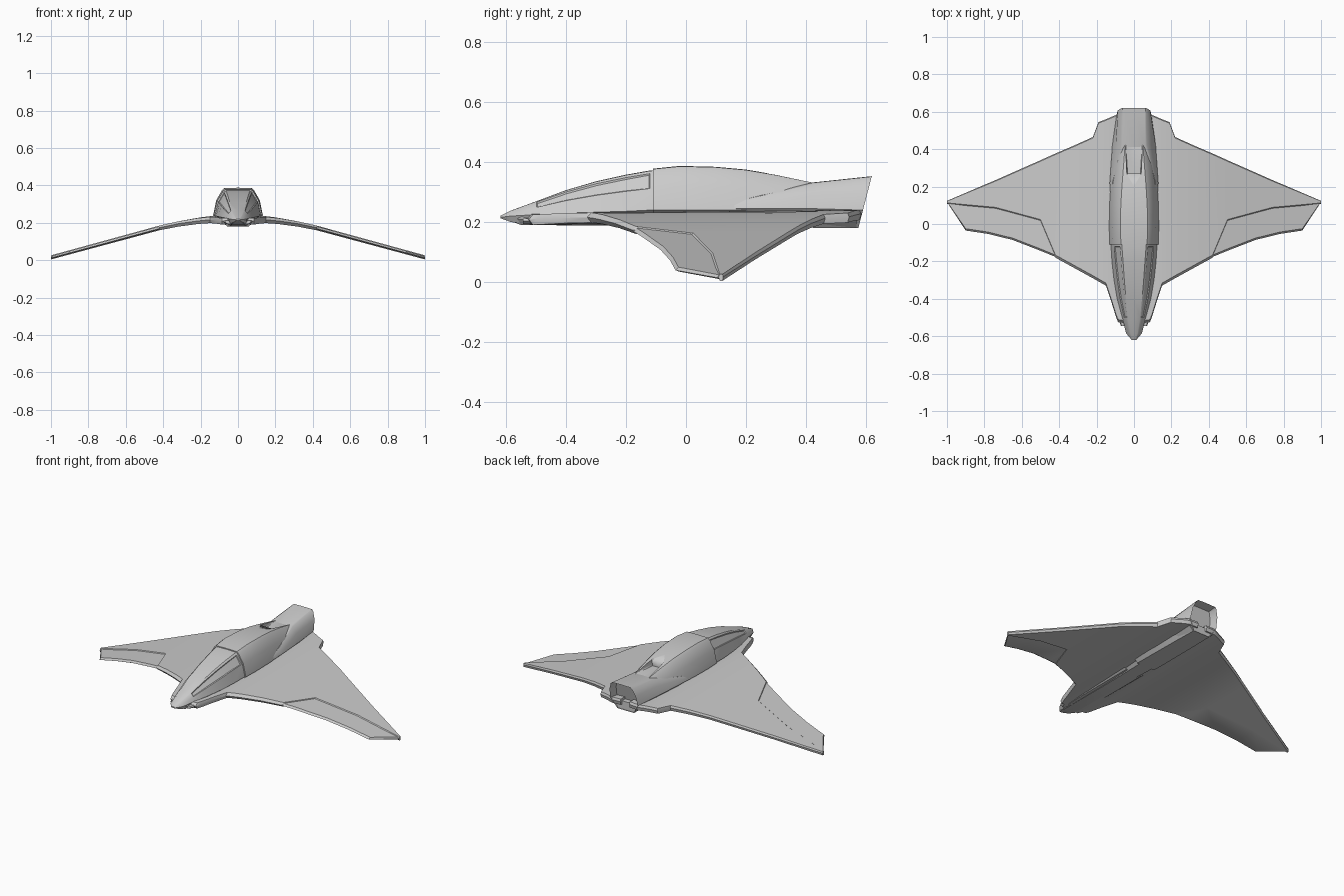
import bpy, bmesh

if "Cube" in bpy.data.objects:
    bpy.data.objects.remove(bpy.data.objects["Cube"])


def finish(bm, name, angle=0.5):
    bmesh.ops.remove_doubles(bm, verts=bm.verts, dist=0.0002)
    bmesh.ops.recalc_face_normals(bm, faces=bm.faces)
    me = bpy.data.meshes.new(name)
    bm.to_mesh(me)
    bm.free()
    ob = bpy.data.objects.new(name, me)
    bpy.context.collection.objects.link(ob)
    bpy.ops.object.select_all(action='DESELECT')
    bpy.context.view_layer.objects.active = ob
    ob.select_set(True)
    bpy.ops.object.shade_smooth_by_angle(angle=angle)
    return ob


def lerp_table(table, x):
    for (x0, v0), (x1, v1) in zip(table, table[1:]):
        if x <= x1:
            return v0 + (v1 - v0) * (x - x0) / (x1 - x0)
    return table[-1][1]


def hull_half(xb, zb, xs, zs, xt, zt):
    """Right half of a hull section, bottom centre to top centre."""
    h = zt - zs
    return [(0, zb), (xb, zb), (xs, zs),
            (xs + (xt - xs) * 0.5 + h * 0.05, zs + h * 0.55),
            (xt, zt - h * 0.07), (xt * 0.86, zt), (0, zt + h * 0.01)]


def loft(name, stations, end_slant=0.0, end_inset=None, windows=None):
    """Skin mirrored sections along y. Station: (y, xb, zb, xs, zs, xt, zt)."""
    bm = bmesh.new()
    rings = []
    for i, (y, *s) in enumerate(stations):
        half = hull_half(*s)
        ring = half + [(-x, z) for x, z in half[-2:0:-1]]
        slant = end_slant if i == len(stations) - 1 else 0
        rings.append([bm.verts.new((x, y - (s[-1] - z) * slant, z)) for x, z in ring])
    n = len(rings[0])
    strips = []
    for a, b in zip(rings, rings[1:]):
        strips.append([bm.faces.new((a[k], a[(k + 1) % n], b[(k + 1) % n], b[k])) for k in range(n)])
    bm.faces.new(rings[0])
    end = bm.faces.new(rings[-1])
    bmesh.ops.recalc_face_normals(bm, faces=bm.faces)
    if end_inset:
        bmesh.ops.inset_region(bm, faces=[end], thickness=end_inset[0], depth=0)
        bmesh.ops.translate(bm, verts=end.verts, vec=(0, -end_inset[1], 0))
    if windows:
        for cols in ((3,), (n - 4,)):
            faces = [strips[r][c] for r in windows for c in cols]
            bmesh.ops.inset_region(bm, faces=faces, thickness=0.005, depth=-0.004)
    return finish(bm, name)


# Wing surface height across the span, and its thickness
WING_Z = [(0, .245), (.12, .239), (.2, .229), (.3, .212), (.42, .185), (1.0, .026)]
WING_T = [(0, .036), (.2, .032), (.42, .025), (1.0, .022)]


def wing_slab(name, columns, drop, lip):
    """Bent plate from (x, y_front, y_back) columns, mirrored to both sides."""
    bm = bmesh.new()
    rings = []
    for x, yf, yb in columns:
        t = lerp_table(WING_T, x)

        def z(y):
            return lerp_table(WING_Z, x) - max(0, -0.25 - y) * 0.06
        m = min(lip, (yb - yf) * 0.3)
        rings.append([bm.verts.new((x, y, z(y) - d)) for y, d in (
            (yf, drop + t * 0.45), (yf + m, drop), (yb - m * 0.4, drop),
            (yb, drop + t * 0.4), (yb - m * 0.4, t - drop), (yf + m, t - drop))])
    for a, b in zip(rings, rings[1:]):
        for k in range(6):
            bm.faces.new((a[k], a[(k + 1) % 6], b[(k + 1) % 6], b[k]))
    bm.faces.new(rings[0])
    bm.faces.new(rings[-1])
    ob = finish(bm, name)
    ob.modifiers.new("mirror", 'MIRROR')
    return ob


# Main wing with forward strakes
wing_slab("main_wing", [
    (.03, -.535, .585), (.085, -.525, .585), (.095, -.5, .583), (.12, -.42, .573), (.15, -.33, .56),
    (.19, -.307, .545), (.22, -.29, .465), (.32, -.235, .42), (.42, -.18, .377),
    (.5, .01, .341), (.74, .075, .235), (1.0, .108, .124)], 0, .014)

# Thinner outer leading edge panels
wing_slab("leading_edge_panel", [
    (.415, -.178, .02), (.5, -.143, .03), (.65, -.085, .07), (.78, -.053, .1),
    (.9, -.035, .11), (.995, .11, .121)], .004, .01)

# Cockpit section with recessed side windows
loft("cockpit", [
    (-.62, .006, .213, .012, .216, .009, .221),
    (-.585, .03, .2, .042, .22, .022, .238),
    (-.5, .05, .19, .063, .225, .038, .269),
    (-.4, .055, .19, .09, .23, .05, .306),
    (-.3, .055, .19, .107, .233, .06, .335),
    (-.2, .055, .19, .118, .236, .068, .357),
    (-.12, .055, .19, .123, .24, .075, .371),
    (0, .055, .19, .124, .24, .08, .376)], windows=(2, 3, 4, 5))

# Rear hump, notched at the back of its spine
hump = loft("dorsal_hump", [
    (-.11, .07, .2, .13, .24, .081, .377),
    (-.02, .07, .2, .133, .24, .085, .386),
    (.1, .07, .2, .131, .24, .082, .383),
    (.2, .07, .2, .125, .24, .075, .374),
    (.3, .07, .2, .114, .24, .066, .357),
    (.44, .06, .2, .1, .24, .054, .328)])
cutter = loft("notch_cutter", [
    (.27, .034, .326, .036, .335, .036, .41),
    (.46, .046, .331, .048, .335, .048, .41)])
cutter.hide_render = True
cutter.hide_viewport = True
cut = hump.modifiers.new("notch", 'BOOLEAN')
cut.operation = 'DIFFERENCE'
cut.object = cutter

# Flared tail block with slanted, hollow exhaust
loft("tail_block", [
    (.1, .06, .183, .122, .245, .118, .25),
    (.22, .06, .182, .13, .245, .115, .284),
    (.42, .058, .181, .116, .245, .07, .331),
    (.62, .055, .18, .092, .24, .07, .352)], end_slant=.26, end_inset=(.009, .05))

# Belly keel running the whole length
loft("belly_keel", [
    (-.6, .012, .208, .02, .214, .018, .218),
    (-.55, .035, .19, .05, .21, .045, .222),
    (-.2, .035, .188, .06, .21, .055, .222),
    (.3, .05, .182, .085, .21, .08, .222),
    (.57, .055, .18, .09, .215, .085, .23)])

# Chin intake lips under the strakes
loft("chin_intake", [
    (-.545, .055, .194, .07, .204, .065, .212),
    (-.49, .075, .193, .088, .205, .085, .215),
    (-.28, .085, .203, .1, .208, .09, .218)], end_slant=0)
